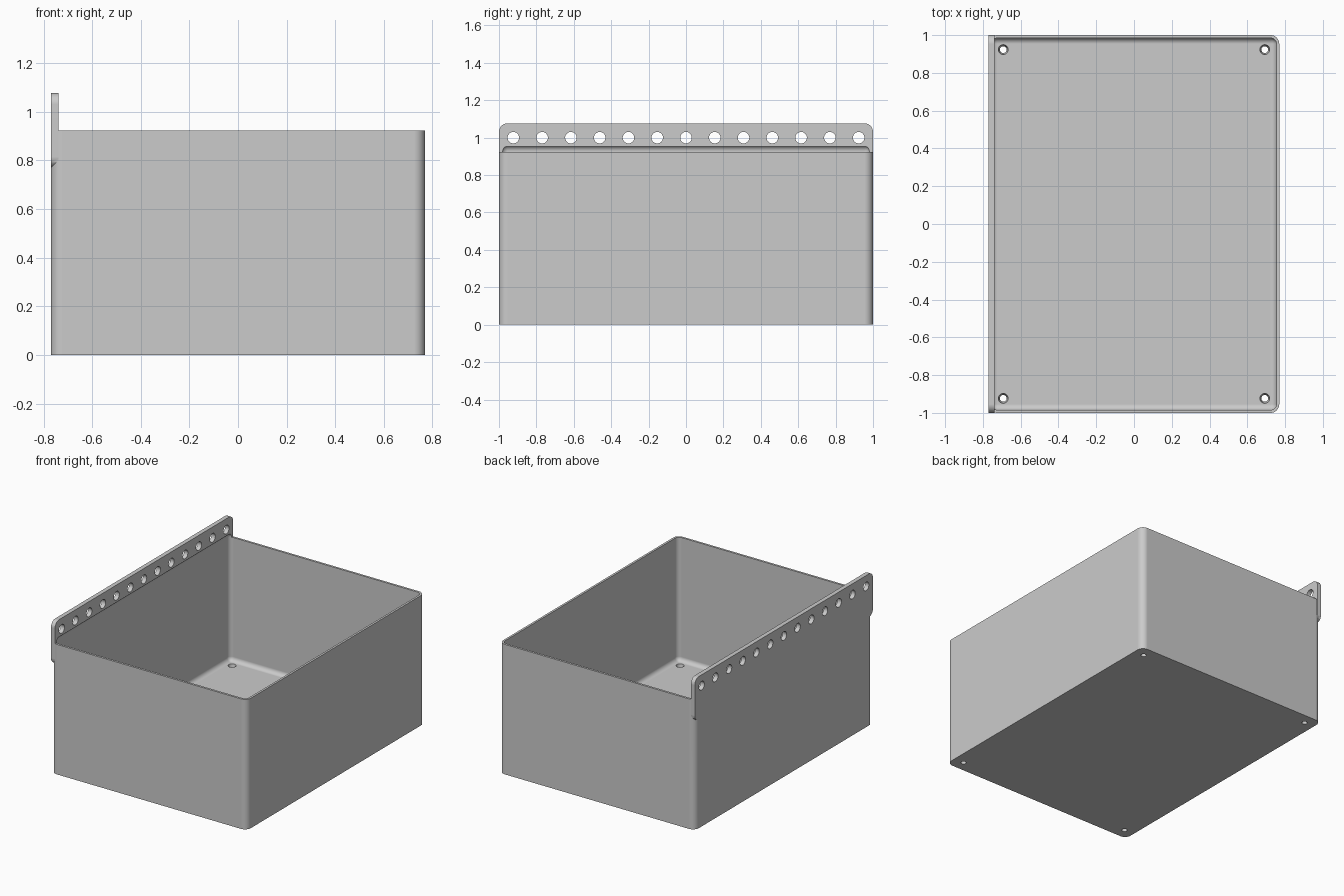
import bpy, bmesh, math
from mathutils import Matrix, Vector

cube = bpy.data.objects.get("Cube")
if cube:
    bpy.data.objects.remove(cube, do_unlink=True)

MM = 2 / 130                      # design unit
W, D, H = 100 * MM, 130 * MM, 60 * MM
WALL, FLOOR, PLATE = MM, 3 * MM, 2 * MM
R_OUT, R_IN = 3 * MM, 2 * MM

grey = bpy.data.materials.new("plain grey")
grey.use_nodes = True
grey.diffuse_color = (0.6, 0.6, 0.6, 1)
grey.node_tree.nodes["Principled BSDF"].inputs["Base Color"].default_value = (0.6, 0.6, 0.6, 1)


def finish(name, bm):
    bmesh.ops.recalc_face_normals(bm, faces=bm.faces[:])
    mesh = bpy.data.meshes.new(name)
    bm.to_mesh(mesh)
    bm.free()
    mesh.materials.append(grey)
    obj = bpy.data.objects.new(name, mesh)
    bpy.context.collection.objects.link(obj)
    return obj


def rounded_block(name, low, high, radius, axis=None):
    """Block from low to high; rounds the edges along one axis, or all edges."""
    low, high = Vector(low), Vector(high)
    bm = bmesh.new()
    bmesh.ops.create_cube(bm, size=1)
    bmesh.ops.scale(bm, vec=high - low, verts=bm.verts[:])
    bmesh.ops.translate(bm, vec=(low + high) / 2, verts=bm.verts[:])
    edges = [e for e in bm.edges if axis is None
             or abs(e.verts[0].co[axis] - e.verts[1].co[axis]) > 0.001]
    bmesh.ops.bevel(bm, geom=edges, offset=radius, offset_type='OFFSET',
                    segments=8, profile=0.5, affect='EDGES')
    return finish(name, bm)


def combine(target, tool, operation):
    mod = target.modifiers.new(operation, 'BOOLEAN')
    mod.operation, mod.solver, mod.object = operation, 'EXACT', tool
    with bpy.context.temp_override(object=target, active_object=target):
        bpy.ops.object.modifier_apply(modifier=mod.name)
    bpy.data.objects.remove(tool, do_unlink=True)


# Outer body with rounded upright corners
bin_body = rounded_block("storage_bin", (-W / 2, -D / 2, 0), (W / 2, D / 2, H), R_OUT, axis=2)

# Hanging plate on the left wall, with rounded corners
plate = rounded_block("hanging_plate", (-W / 2, -D / 2, H - 10 * MM),
                      (-W / 2 + PLATE, D / 2, H + 10 * MM), R_OUT, axis=0)
combine(bin_body, plate, 'UNION')

# Cavity, which also undercuts the plate just above the rim
cavity = rounded_block("cavity_cutter", (-W / 2 + WALL, -D / 2 + WALL, FLOOR),
                       (W / 2 - WALL, D / 2 - WALL, H + 2.3 * MM), R_IN)
combine(bin_body, cavity, 'DIFFERENCE')

# Row of hanging holes and four tapered floor holes
bm = bmesh.new()
turn = Matrix.Rotation(math.pi / 2, 4, 'Y')
for i in range(-6, 7):
    spot = Matrix.Translation((-W / 2 + PLATE / 2, i * 10 * MM, H + 5 * MM))
    bmesh.ops.create_cone(bm, cap_ends=True, segments=32, radius1=2 * MM, radius2=2 * MM,
                          depth=0.1, matrix=spot @ turn)
for sx in (-1, 1):
    for sy in (-1, 1):
        spot = Matrix.Translation((sx * 45 * MM, sy * 60 * MM, FLOOR / 2))
        bmesh.ops.create_cone(bm, cap_ends=True, segments=32, radius1=0.016, radius2=0.028,
                              depth=FLOOR + 0.02, matrix=spot)
combine(bin_body, finish("hole_cutter", bm), 'DIFFERENCE')

# Smooth fillets, crisp edges and flat walls
bpy.ops.object.select_all(action='DESELECT')
bin_body.select_set(True)
bpy.context.view_layer.objects.active = bin_body
bpy.ops.object.shade_smooth_by_angle(angle=math.radians(30))
normals = bin_body.modifiers.new("flat_walls", 'WEIGHTED_NORMAL')
normals.keep_sharp = True
